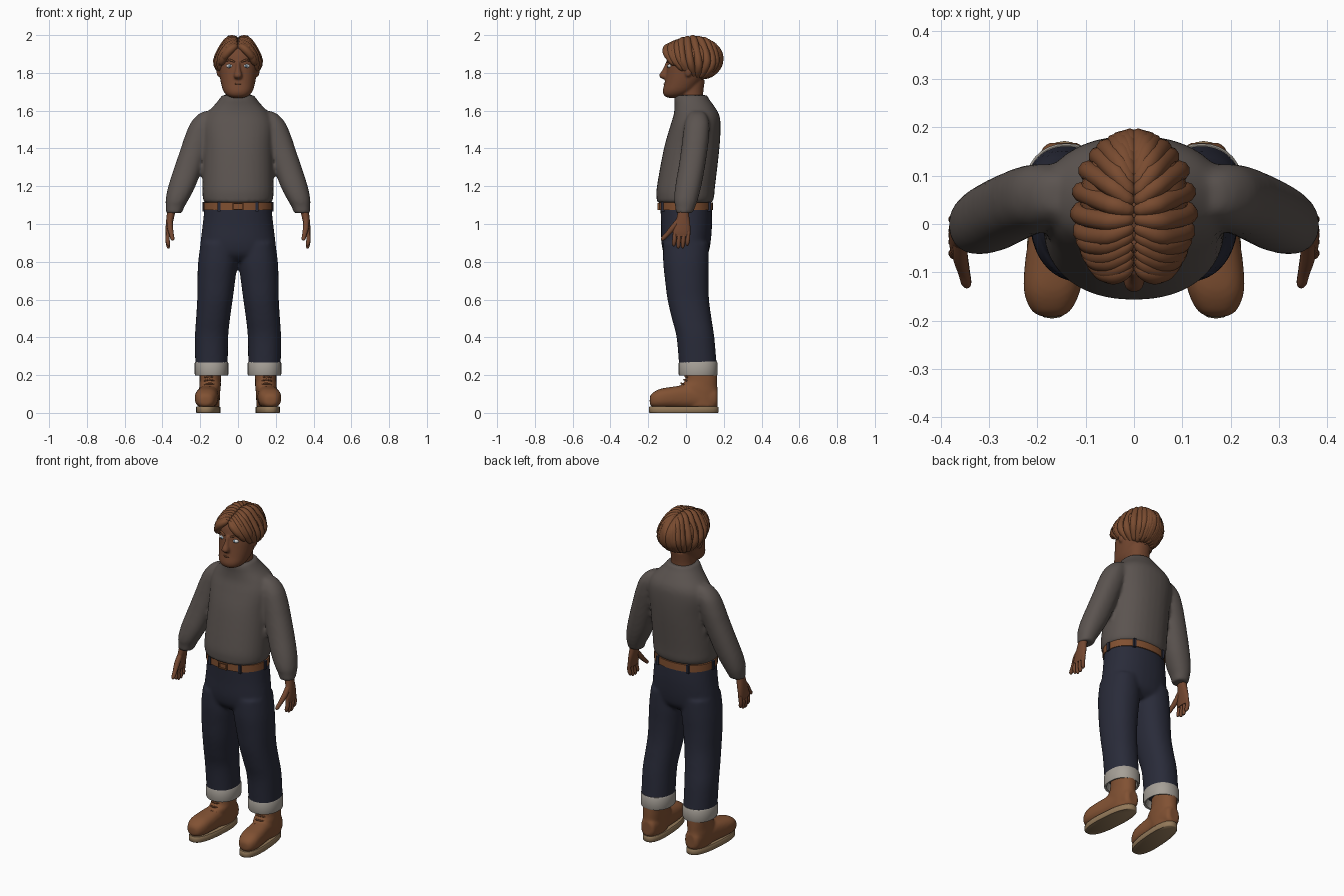
import bpy, bmesh, math
from mathutils import Vector

if "Cube" in bpy.data.objects:
    bpy.data.objects.remove(bpy.data.objects["Cube"])

COLOURS = {
    "skin": (0.17, 0.062, 0.029), "hair_brown": (0.19, 0.070, 0.029),
    "grey_wool": (0.105, 0.088, 0.080), "dark_denim": (0.022, 0.024, 0.041),
    "pale_denim": (0.38, 0.35, 0.31), "boot_leather": (0.22, 0.083, 0.033),
    "sole_tan": (0.29, 0.19, 0.10), "belt_leather": (0.22, 0.080, 0.030),
    "eye_white": (0.65, 0.65, 0.65), "iris_blue": (0.10, 0.16, 0.22),
}
MATS = {}
for key, rgb in COLOURS.items():
    MATS[key] = bpy.data.materials.new(key)
    MATS[key].diffuse_color = (*rgb, 1)


def finish(name, bm, mat, voxel=0, angle=50):
    """Turn a bmesh into a smooth shaded object, optionally fused by remeshing."""
    bmesh.ops.recalc_face_normals(bm, faces=bm.faces)
    me = bpy.data.meshes.new(name)
    bm.to_mesh(me)
    bm.free()
    ob = bpy.data.objects.new(name, me)
    bpy.context.collection.objects.link(ob)
    me.materials.append(MATS[mat])
    bpy.ops.object.select_all(action='DESELECT')
    ob.select_set(True)
    bpy.context.view_layer.objects.active = ob
    bpy.ops.object.shade_smooth_by_angle(angle=math.radians(angle))
    if voxel:
        m = ob.modifiers.new("fuse", 'REMESH')
        m.mode, m.voxel_size, m.use_smooth_shade = 'VOXEL', voxel, True
        s = ob.modifiers.new("soften", 'SMOOTH')
        s.factor, s.iterations = 0.5, 6
    return ob


def skin(bm, rings):
    """Bridge point rings and cap both ends."""
    vs = [[bm.verts.new(p) for p in r] for r in rings]
    n = len(vs[0])
    for a, b in zip(vs, vs[1:]):
        for i in range(n):
            bm.faces.new((a[i], a[(i + 1) % n], b[(i + 1) % n], b[i]))
    bm.faces.new(vs[0])
    bm.faces.new(vs[-1])


def spline(rows, steps):
    """Catmull-Rom through rows of numbers."""
    rows = [Vector(r) for r in rows]
    out = []
    for i in range(len(rows) - 1):
        p0, p1, p2, p3 = rows[max(i - 1, 0)], rows[i], rows[i + 1], rows[min(i + 2, len(rows) - 1)]
        for k in range(steps):
            t = k / steps
            out.append(0.5 * (2 * p1 + (p2 - p0) * t + (2 * p0 - 5 * p1 + 4 * p2 - p3) * t * t
                              + (3 * p1 - p0 - 3 * p2 + p3) * t ** 3))
    return out + [rows[-1]]


def loft(bm, rows, side=1, axis='z', steps=5, power=2.2, shear=0, n=32):
    """Rows are (x, y, z, radius_a, radius_b) of rings across the given axis."""
    rings = []
    for x, y, z, a, b in (spline(rows, steps) if steps > 1 else rows):
        ring = []
        for i in range(n):
            t = 2 * math.pi * i / n
            c, s = math.cos(t), math.sin(t)
            u = a * math.copysign(abs(c) ** (2 / power), c)
            v = b * math.copysign(abs(s) ** (2 / power), s)
            ring.append((side * (x + u - shear * v), y + v, z) if axis == 'z' else (side * (x + u), y, z + v))
        rings.append(ring)
    skin(bm, rings)


def tube(bm, rows, side=1, steps=4, n=10):
    """Rows are (x, y, z, radius) along a path."""
    pts = spline(rows, steps)
    rings = []
    for i, p in enumerate(pts):
        d = (pts[min(i + 1, len(pts) - 1)] - pts[max(i - 1, 0)]).to_3d().normalized()
        u = d.cross(Vector((0.3, 1, 0.2))).normalized()
        v = d.cross(u)
        ring = [p.to_3d() + p[3] * (u * math.cos(2 * math.pi * k / n) + v * math.sin(2 * math.pi * k / n))
                for k in range(n)]
        rings.append([(side * q.x, q.y, q.z) for q in ring])
    skin(bm, rings)


def ball(bm, centre, size):
    for v in bmesh.ops.create_uvsphere(bm, u_segments=24, v_segments=14, radius=1)["verts"]:
        v.co = Vector([c + s * k for c, s, k in zip(centre, size, v.co)])


def box(bm, centre, size):
    for v in bmesh.ops.create_cube(bm, size=1)["verts"]:
        v.co = Vector([c + s * k for c, s, k in zip(centre, size, v.co)])


# Sweater: torso and both sleeves fused
bm = bmesh.new()
loft(bm, [(0, -.008, 1.112, .178, .146), (0, -.004, 1.14, .187, .152), (0, 0, 1.2, .188, .154),
          (0, .03, 1.4, .185, .147), (0, .05, 1.52, .19, .133), (0, .055, 1.58, .17, .12),
          (0, .042, 1.63, .125, .103), (0, .03, 1.66, .1, .093), (0, .027, 1.682, .085, .085)])
for s in (-1, 1):
    loft(bm, [(.16, .06, 1.597, .02, .03), (.165, .06, 1.575, .052, .05), (.185, .058, 1.53, .069, .066),
              (.21, .052, 1.46, .073, .07), (.23, .045, 1.4, .073, .07), (.263, .03, 1.3, .074, .07),
              (.297, .012, 1.2, .072, .069), (.322, 0, 1.13, .061, .063), (.333, -.004, 1.09, .049, .053),
              (.338, -.01, 1.058, .043, .045)], s)
finish("sweater", bm, "grey_wool", 0.01)

# Trousers: hips and both legs fused
bm = bmesh.new()
loft(bm, [(0, 0, 1.1, .176, .136), (0, .003, 1.0, .187, .135), (0, 0, .9, .199, .13),
          (0, 0, .84, .2, .115), (0, 0, .805, .18, .08)])
for s in (-1, 1):
    loft(bm, [(.103, 0, .9, .095, .12), (.107, 0, .8, .104, .121), (.115, .004, .7, .1, .115),
              (.122, .012, .6, .094, .11), (.132, .03, .5, .09, .105), (.14, .05, .4, .088, .1),
              (.14, .064, .24, .086, .1)], s)
finish("trousers", bm, "dark_denim", 0.01)

# Turned-up trouser hems
bm = bmesh.new()
for s in (-1, 1):
    loft(bm, [(.14, .064, .245, .066, .078), (.14, .064, .2, .076, .09), (.14, .064, .197, .086, .1),
              (.14, .064, .205, .089, .103), (.14, .064, .264, .089, .103), (.14, .064, .272, .085, .099)],
         s, steps=1)
finish("trouser_turnups", bm, "pale_denim")

# Belt, buckle and loops
bm = bmesh.new()
loft(bm, [(0, 0, 1.073, .182, .142), (0, 0, 1.115, .182, .142)], steps=1, n=48)
finish("belt", bm, "belt_leather")
bm = bmesh.new()
for s in (-1, 1):
    box(bm, (s * .026, -.145, 1.092), (.006, .012, .036))
    box(bm, (0, -.145, 1.092 + s * .016), (.058, .012, .005))
finish("buckle", bm, "belt_leather")
bm = bmesh.new()
for x, y in ((.1, -.123), (.1, .123), (.18, 0)):
    for s in (-1, 1):
        box(bm, (s * x, y, 1.092), (.016, .02, .05))
finish("belt_loops", bm, "dark_denim")

# Boots, soles and laces
for s, label in ((-1, "left"), (1, "right")):
    bm = bmesh.new()
    loft(bm, [(.172, -.192, .065, .018, .018), (.172, -.18, .068, .04, .035), (.17, -.14, .076, .058, .05),
              (.165, -.08, .081, .061, .056), (.158, 0, .085, .056, .062), (.15, .08, .085, .054, .06),
              (.147, .15, .08, .046, .055), (.146, .168, .08, .03, .04)], s, axis='y', power=2.5)
    loft(bm, [(.15, .08, .03, .052, .085), (.15, .065, .11, .056, .103), (.148, .066, .14, .057, .1),
              (.147, .08, .17, .056, .086), (.146, .083, .23, .057, .082)], s)
    finish(label + "_boot", bm, "boot_leather", 0.007)
    bm = bmesh.new()
    loft(bm, [(.157, -.012, 0, .06, .18), (.157, -.012, .004, .063, .184), (.157, -.012, .028, .063, .184),
              (.157, -.012, .034, .059, .18)], s, steps=1, power=2.5, shear=.07)
    finish(label + "_sole", bm, "sole_tan")
    bm = bmesh.new()
    for y, z in ((-.045, .137), (-.025, .155), (-.01, .175), (-.004, .193)):
        tube(bm, [(.122, y + .016, z - .006, .004), (.15, y, z + .001, .005), (.178, y + .016, z - .006, .004)], s)
    finish(label + "_laces", bm, "hair_brown")

# Hands with fingers and thumb
for s, label in ((-1, "left"), (1, "right")):
    bm = bmesh.new()
    loft(bm, [(.348, -.013, 1.09, .022, .03), (.356, -.015, 1.05, .021, .031), (.364, -.018, 1.0, .018, .04),
              (.369, -.023, .96, .015, .046), (.37, -.024, .935, .012, .044)], s, n=20)
    for i, tip in enumerate((.882, .871, .872, .885)):
        y = -.058 + .0235 * i
        tube(bm, [(.369, y, .96, .011), (.373, y - .003, .92, .0115), (.369, y - .006, tip + .012, .0105),
                  (.367, y - .006, tip, .004)], s)
    tube(bm, [(.36, -.03, 1.03, .014), (.36, -.065, .985, .016), (.352, -.1, .945, .0125),
              (.347, -.123, .922, .0105), (.345, -.13, .914, .004)], s)
    finish(label + "_hand", bm, "skin")

# Head, neck, nose and ears
bm = bmesh.new()
loft(bm, [(0, -.065, 1.668, .03, .03), (0, -.058, 1.68, .058, .058), (0, -.04, 1.705, .078, .083),
          (0, -.018, 1.745, .09, .096), (0, 0, 1.79, .098, .106), (0, .01, 1.83, .102, .11),
          (0, .022, 1.9, .102, .108), (0, .03, 1.95, .075, .08)])
loft(bm, [(0, .025, 1.63, .073, .07), (0, .025, 1.69, .065, .066), (0, .025, 1.76, .068, .075)])
ball(bm, (0, -.1, 1.702), (.036, .024, .022))
loft(bm, [(0, -.096, 1.86, .009, .01), (0, -.106, 1.82, .013, .017), (0, -.114, 1.79, .022, .028),
          (0, -.112, 1.775, .021, .025), (0, -.105, 1.766, .012, .012)], n=16)
for s in (-1, 1):
    ball(bm, (s * .102, .012, 1.81), (.012, .02, .032))
finish("head", bm, "skin", 0.0055)

# Eyes, brows and mouth
white, iris, brow = bmesh.new(), bmesh.new(), bmesh.new()
for s in (-1, 1):
    ball(white, (s * .043, -.083, 1.836), (.019, .015, .011))
    ball(iris, (s * .043, -.092, 1.836), (.008, .008, .008))
    tube(brow, [(.018, -.1, 1.858, .004), (.045, -.092, 1.868, .006), (.075, -.068, 1.86, .003)], s)
finish("eye_whites", white, "eye_white")
finish("irises", iris, "iris_blue")
finish("eyebrows", brow, "hair_brown")
bm = bmesh.new()
tube(bm, [(-.034, -.103, 1.745, .002), (0, -.116, 1.741, .0035), (.034, -.103, 1.745, .002)])
finish("mouth", bm, "hair_brown")

# Hair: under-layer plus locks sweeping from the centre parting
bm = bmesh.new()
ball(bm, (0, .052, 1.875), (.112, .128, .102))
finish("hair_base", bm, "hair_brown")
bm = bmesh.new()
COUNT = 15
for s in (-1, 1):
    for i in range(COUNT):
        f = i / (COUNT - 1)
        seam = math.radians(38 + 100 * f)
        az = math.radians(42 + 134 * f)
        el = math.radians(-2 - 58 * min(1, f * 2.3) - 5 * (i % 2))
        start = Vector((.06, -math.cos(seam), math.sin(seam)))
        end = Vector((math.sin(az) * math.cos(el), -math.cos(az) * math.cos(el), math.sin(el)))
        front = 1 + .1 * max(0, 1 - 4 * f)
        rows = []
        for t, grow, r in ((0, .95, .011), (.15, 1.0, .018), (.35, 1.02, .021), (.55, 1.01, .021),
                           (.75, 1.0, .019), (.9, .99, .014), (1, .98, .004)):
            d = start.lerp(end, t).normalized() * grow * front
            rows.append((.112 * d.x, .033 + .143 * d.y, 1.873 + .107 * d.z, r))
        tube(bm, rows, s)
finish("hair_locks", bm, "hair_brown")

for m in bpy.data.materials:
    if m.users and not m.is_grease_pencil:
        m.use_nodes = True
        m.node_tree.nodes["Principled BSDF"].inputs["Base Color"].default_value = m.diffuse_color
